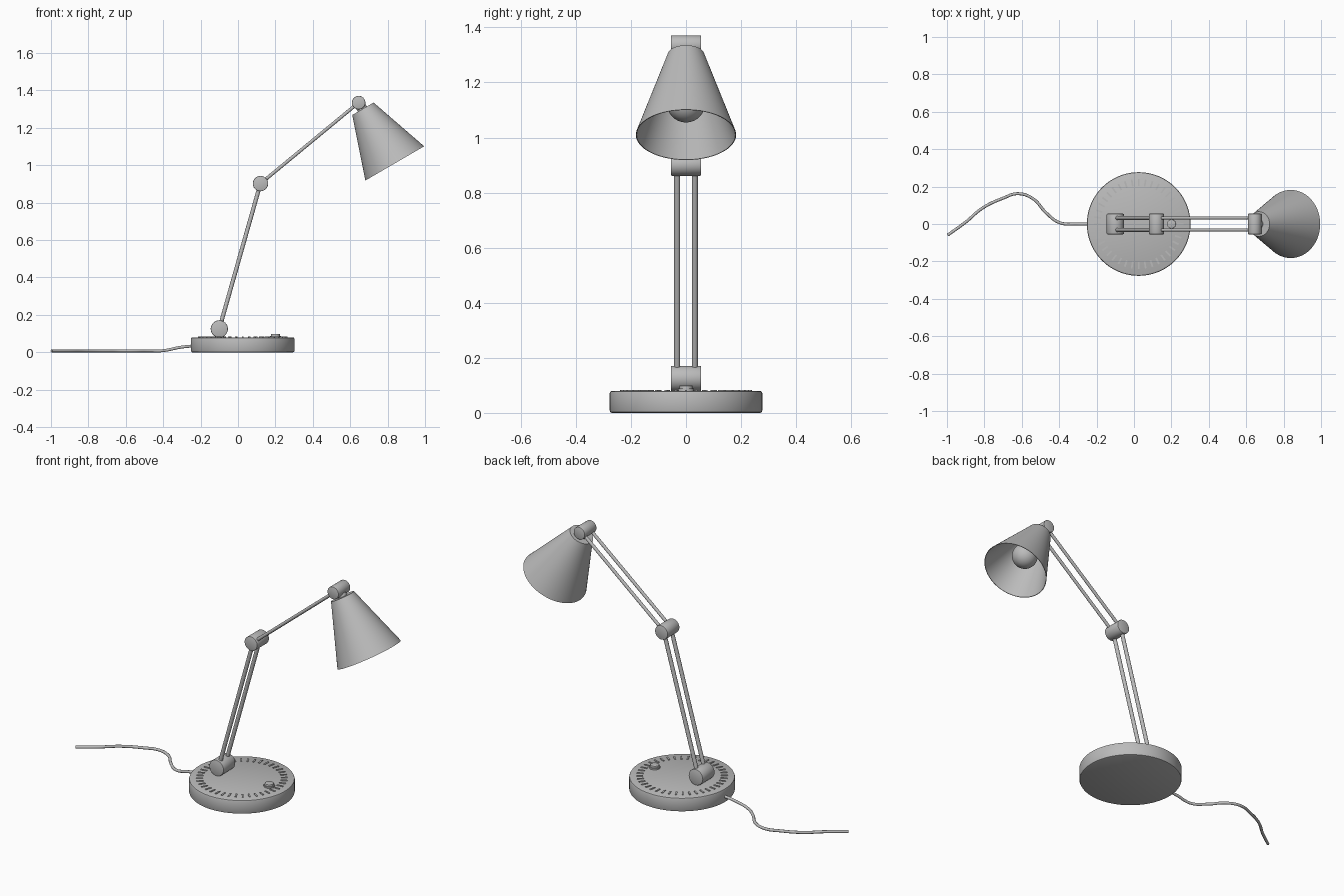
import bpy, math
from mathutils import Vector

cube = bpy.data.objects.get("Cube")
if cube:
    bpy.data.objects.remove(cube, do_unlink=True)

grey = bpy.data.materials.new("plain grey")
grey.use_nodes = True
grey.diffuse_color = (0.5, 0.5, 0.5, 1)
grey.node_tree.nodes["Principled BSDF"].inputs["Base Color"].default_value = (0.5, 0.5, 0.5, 1)


def lathe(name, profile, origin, axis, sides=48):
    """Revolve (radius, distance) pairs about an axis starting at origin."""
    verts, faces = [], []
    for r, d in profile:
        for i in range(sides):
            a = math.tau * i / sides
            verts.append((r * math.cos(a), r * math.sin(a), d))
    for k in range(len(profile) - 1):
        for i in range(sides):
            j = (i + 1) % sides
            faces.append((k * sides + i, k * sides + j, (k + 1) * sides + j, (k + 1) * sides + i))
    last = (len(profile) - 1) * sides
    faces.append(tuple(reversed(range(sides))))
    faces.append(tuple(range(last, last + sides)))
    mesh = bpy.data.meshes.new(name)
    mesh.from_pydata(verts, [], faces)
    mesh.materials.append(grey)
    ob = bpy.data.objects.new(name, mesh)
    bpy.context.collection.objects.link(ob)
    ob.location = origin
    ob.rotation_mode = 'QUATERNION'
    ob.rotation_quaternion = Vector((0, 0, 1)).rotation_difference(Vector(axis))
    smooth(ob)
    return ob


def smooth(ob):
    bpy.ops.object.select_all(action='DESELECT')
    ob.select_set(True)
    bpy.context.view_layer.objects.active = ob
    bpy.ops.object.shade_smooth_by_angle(angle=math.radians(35))


def rounded(r, length, b):
    """Profile of a cylinder with softened rims."""
    c = b * 0.3
    return [(r - b, 0), (r - c, c), (r, b), (r, length - b), (r - c, length - c), (r - b, length)]


def rod(name, a, b, r):
    a, b = Vector(a), Vector(b)
    return lathe(name, [(r, 0), (r, (b - a).length)], a, b - a, 20)


# Base with its ring of raised marks and the switch knob
BASE = Vector((0.025, 0, 0))
TOP = 0.08
lathe("base", rounded(0.277, TOP, 0.008), BASE, (0, 0, 1), 96)

MARKS = 40
for i in range(MARKS):
    a = math.tau * i / MARKS
    bpy.ops.mesh.primitive_cube_add(
        size=1, rotation=(0, 0, a),
        location=BASE + Vector((0.222 * math.cos(a), 0.222 * math.sin(a), TOP)))
    mark = bpy.context.object
    mark.name = "dial_mark"
    mark.scale = (0.036, 0.009, 0.007)
    mark.data.materials.append(grey)

lathe("knob_collar", [(0.029, 0), (0.029, 0.008)], (0.2, 0, TOP), (0, 0, 1), 32)
lathe("knob", rounded(0.024, 0.019, 0.002), (0.2, 0, TOP), (0, 0, 1), 32)

# Three cylindrical joints lying along y
low, mid, high = Vector((-0.1, 0, 0.125)), Vector((0.12, 0, 0.902)), Vector((0.645, 0, 1.335))
for name, p, r in (("base_joint", low, 0.046), ("elbow_joint", mid, 0.041), ("shade_joint", high, 0.036)):
    lathe(name, rounded(r, 0.11, 0.004), p - Vector((0, 0.055, 0)), (0, 1, 0), 40)

# Paired arm rods
for side, y in (("left", 0.032), ("right", -0.032)):
    off = Vector((0, y, 0))
    rod("lower_arm_" + side, low + off, mid + off, 0.011)
    rod("upper_arm_" + side, mid + off, high + off, 0.009)

# Thin conical shade, open at the bottom, with the bulb inside
AXIS = Vector((0.503, 0, -0.864)).normalized()
shade_top = Vector((0.668, 0, 1.302))
lathe("shade", [(0.06, 0.004), (0.179, 0.338), (0.182, 0.338), (0.066, 0), (0.001, 0)],
      shade_top, AXIS, 96)
# Remove the cap that would close the inner wall low down
lathe("shade_neck", [(0.028, 0), (0.028, 0.05)], high, AXIS, 32)

R, C = 0.07, 0.205
bulb = [(0.028, 0), (0.028, C - 0.1), (0.038, C - 0.075)]
bulb += [(R * math.sin(t), C - R * math.cos(t)) for t in (math.radians(d) for d in range(48, 180, 8))]
bulb.append((0.001, C + R))
lathe("bulb", bulb, shade_top, AXIS, 40)

# Power cable trailing behind the base
path = [(-0.24, 0, 0.034), (-0.3, 0, 0.028), (-0.4, 0.008, 0.009), (-0.47, 0.06, 0.008),
        (-0.54, 0.135, 0.008), (-0.62, 0.162, 0.008), (-0.7, 0.138, 0.008),
        (-0.81, 0.085, 0.008), (-0.9, 0.01, 0.008), (-0.997, -0.06, 0.008)]
curve = bpy.data.curves.new("cable", 'CURVE')
curve.dimensions = '3D'
curve.bevel_depth = 0.008
curve.bevel_resolution = 3
curve.use_fill_caps = True
curve.materials.append(grey)
spline = curve.splines.new('BEZIER')
spline.bezier_points.add(len(path) - 1)
for point, co in zip(spline.bezier_points, path):
    point.co = co
    point.handle_left_type = point.handle_right_type = 'AUTO'
bpy.context.collection.objects.link(bpy.data.objects.new("cable", curve))
